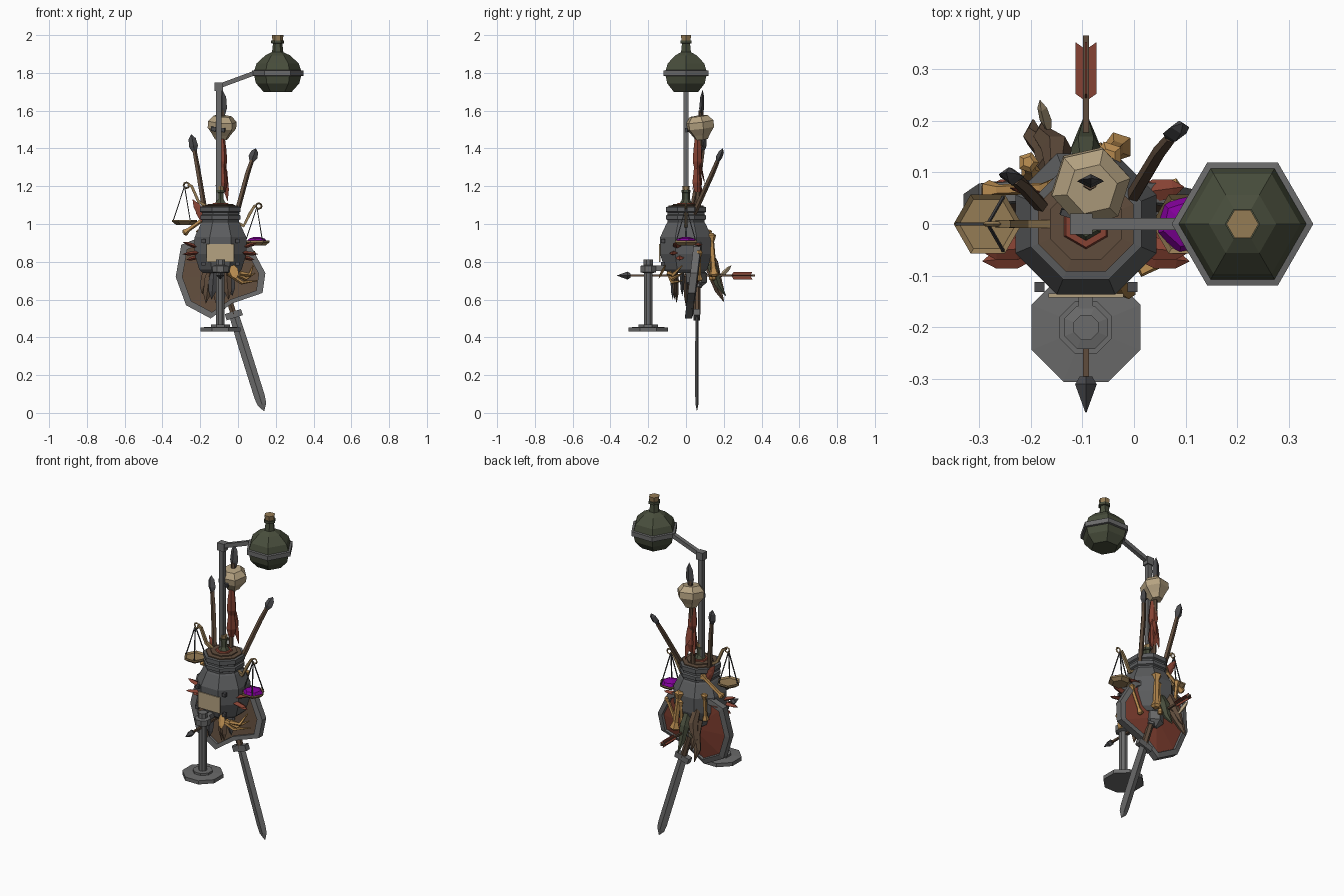
import bpy, bmesh, math
from mathutils import Vector as V

if "Cube" in bpy.data.objects:
    bpy.data.objects.remove(bpy.data.objects["Cube"])

def mat(name, *c):
    m = bpy.data.materials.new(name)
    m.diffuse_color = (*c, 1)
    m.use_nodes = True
    m.node_tree.nodes["Principled BSDF"].inputs["Base Color"].default_value = m.diffuse_color
    return m

STEEL = mat("steel grey", .145, .145, .145)
IRON = mat("dark iron", .07, .07, .075)
POT = mat("pot grey", .105, .108, .112)
BONE = mat("bone beige", .46, .36, .22)
RED = mat("brick red", .24, .055, .033)
BROWN = mat("leather brown", .115, .072, .045)
GOLD = mat("ochre", .48, .26, .08)
TAN = mat("light wood", .30, .20, .09)
GREEN = mat("bottle green", .065, .075, .045)
PURPLE = mat("purple", .22, .0, .32)
X0 = -.093                                   # axis of the pot

def finish(name, bm, *mats):
    bmesh.ops.recalc_face_normals(bm, faces=bm.faces)
    me = bpy.data.meshes.new(name)
    bm.to_mesh(me)
    bm.free()
    for m in mats:
        me.materials.append(m)
    ob = bpy.data.objects.new(name, me)
    bpy.context.collection.objects.link(ob)
    return ob

def sweep(name, pts, radii, n, m, phase=0, flat=(1, 1), straight=False):
    """Faceted tube along points, one radius per point."""
    pts = [V(p) for p in pts]
    bm, rings = bmesh.new(), []
    for i, p in enumerate(pts):
        t = pts[min(i + 1, len(pts) - 1)] - pts[max(i - 1, 0)]
        if straight or t.length < 1e-6:
            t = pts[-1] - pts[0]
        t.normalize()
        u = (V((0, 0, 1)) if abs(t.y) > .9 else V((0, 1, 0))).cross(t).normalized()
        w = t.cross(u)
        ring = []
        for k in range(n):
            a = 2 * math.pi * (k + phase) / n
            ring.append(bm.verts.new(p + radii[i] * (u * math.cos(a) * flat[0] + w * math.sin(a) * flat[1])))
        rings.append(ring)
    for a, b in zip(rings, rings[1:]):
        for k in range(n):
            bm.faces.new((a[k], a[(k + 1) % n], b[(k + 1) % n], b[k]))
    bm.faces.new(rings[0])
    bm.faces.new(rings[-1])
    return finish(name, bm, m)

def lathe(name, x, y, prof, n, m, phase=.5):
    return sweep(name, [(x, y, z) for r, z in prof], [r for r, z in prof], n, m, phase, straight=True)

def rod(name, a, b, r, m, n=4, r2=None):
    return sweep(name, [a, b], [r, r if r2 is None else r2], n, m, .5)

def blade(name, a, b, w, m, flat=(1, .3), prof=((0, .4), (.35, 1), (.75, .8), (1, .03))):
    """Leaf, feather or spear head from a to b."""
    a, b = V(a), V(b)
    return sweep(name, [a.lerp(b, t) for t, r in prof], [w * r for t, r in prof], 4, m, 0, flat)

def box(name, c, s, m):
    bm = bmesh.new()
    bmesh.ops.create_cube(bm, size=1)
    for v in bm.verts:
        v.co = V(c) + V((v.co.x * s[0], v.co.y * s[1], v.co.z * s[2]))
    return finish(name, bm, m)

# pot with ridged neck, wooden lid, label
lathe("pot", X0, 0, [(.10, .74), (.122, .76), (.148, .84), (.148, .93), (.113, 1.0), (.105, 1.01), (.105, 1.02),
      (.115, 1.025), (.115, 1.045), (.106, 1.05), (.106, 1.06), (.116, 1.065), (.116, 1.09), (.1, 1.092)], 8, POT)
lathe("pot_lid", X0, 0, [(.1, 1.085), (.1, 1.098), (.075, 1.1), (.075, 1.106)], 8, BROWN)
box("label", (X0, -.138, .846), (.145, .008, .095), BONE)
for s in (-1, 1):
    for z in (.79, .91):
        box("pot_stud", (X0 + s * .09, -.122, z), (.02, .02, .02), IRON)
lathe("red_collar", X0, 0, [(.052, 1.1), (.045, 1.112)], 6, RED)
lathe("small_bottle", X0, 0, [(.04, 1.1), (.02, 1.13), (.02, 1.165), (.025, 1.167), (.025, 1.18)], 6, GREEN)
lathe("small_cork", X0, 0, [(.018, 1.18), (.02, 1.2)], 6, TAN)

# lamp post and hanging flask
rod("lamp_post", (-.102, 0, 1.1), (-.102, 0, 1.72), .019, STEEL)
box("post_cap", (-.102, 0, 1.727), (.044, .04, .046), STEEL)
rod("lamp_arm", (-.1, 0, 1.73), (.09, 0, 1.8), .017, STEEL)
L = .21
lathe("flask", L, 0, [(.075, 1.70), (.115, 1.745), (.128, 1.80), (.112, 1.85), (.065, 1.893), (.03, 1.91),
      (.025, 1.955), (.034, 1.957), (.034, 1.972)], 6, GREEN, 0)
lathe("flask_cork", L, 0, [(.027, 1.97), (.031, 2.0)], 6, TAN, 0)
lathe("flask_ring", L, 0, [(.124, 1.783), (.137, 1.785), (.137, 1.812), (.124, 1.814)], 6, STEEL, 0)

# skull on a red-wrapped spear
sx, sy = -.085, .065
rod("skull_spear", (sx - .005, .055, 1.0), (sx, .08, 1.6), .014, BROWN, 6)
blade("skull_spear_head", (sx, .08, 1.56), (sx + .002, .088, 1.71), .026, IRON, (1, .5))
sweep("spear_wrap", [(sx, .06, z) for z in (1.17, 1.22, 1.3, 1.33, 1.39, 1.45)], [.018, .03, .02, .028, .024, .016], 6, RED)
for i, (dx, dy) in enumerate([(.03, .02), (-.025, .015), (.0, -.03), (.015, .035)]):
    blade("wrap_feather", (sx, sy, 1.36), (sx + dx, sy + dy, 1.12 + .03 * i), .018, RED)
skull = lathe("skull", 0, 0, [(.034, -.065), (.05, -.04), (.077, -.005), (.078, .03), (.05, .06)], 6, BONE)
skull.location, skull.rotation_euler = (-.085, .075, 1.512), (.1, .1, -.3)
for s in (-1, 1):
    o = box("eye_socket", (s * .025, -.066, -.005), (.026, .012, .022), IRON)
    o.location, o.rotation_euler = skull.location, skull.rotation_euler

# side spears
for a, b, c in (((-.165, .02, 1.0), (-.215, .075, 1.3), (-.247, .1, 1.475)),
                ((-.01, .04, 1.05), (.05, .14, 1.27), (.095, .195, 1.4))):
    a, b, c = V(a), V(b), V(c)
    d = b.lerp(c, .5)
    sweep("spear_shaft", [a, b, d], [.015, .014, .012], 5, BROWN)
    blade("spear_head", d - (c - d) * .1, c, .024, IRON, (1, .7))

# balance scales
sweep("scale_beam", [(-.265, 0, 1.21), (-.245, 0, 1.2), (-.21, 0, 1.12), (-.13, 0, 1.07), (-.05, 0, 1.03),
      (.03, 0, .99), (.06, 0, 1.05), (.09, 0, 1.1)], [.011, .01, .011, .012, .012, .012, .011, .009], 4, TAN, .5)
for x, top, z in ((-.283, 1.2, 1.008), (.1, 1.09, .898)):
    bpy.ops.mesh.primitive_torus_add(major_segments=8, minor_segments=4, major_radius=.015, minor_radius=.005,
                                     location=(x + .01, 0, top + .005), rotation=(math.pi / 2, 0, 0))
    o = bpy.context.object
    o.name = "scale_hook"
    o.data.materials.append(TAN)
    lathe("scale_pan", x, 0, [(.045, z - .012), (.066, z + .004), (.066, z + .014), (.055, z + .006)], 6, TAN, 0)
    for k in range(3):
        a = k * 2 * math.pi / 3 + math.pi / 3
        rod("scale_cord", (x + .06 * math.cos(a), .06 * math.sin(a), z + .01), (x, 0, top), .0035, IRON)
lathe("purple_powder", .1, 0, [(.058, .905), (.045, .922), (.015, .932)], 6, PURPLE, .3)

# shield: steel rim, brown front, red back
outline = [(-.2, .93), (-.3, .89), (-.33, .72), (-.275, .57), (-.145, .5), (-.03, .58), (.13, .635), (.145, .74),
           (.07, .88), (-.03, .93)]
ctr = (X0, .72)
bm = bmesh.new()
def ring(scale, dy):
    out = []
    for x, z in outline:
        x, z = ctr[0] + (x - ctr[0]) * scale, ctr[1] + (z - ctr[1]) * scale
        out.append(bm.verts.new((x, .04 + .12 * (z - .72) + dy, z)))
    return out
rings = [ring(.85, -.006), ring(.85, -.02), ring(1, -.02), ring(1, .018), ring(.87, .024), ring(.85, .012)]
n = len(outline)
for a, b in zip(rings, rings[1:]):
    for k in range(n):
        bm.faces.new((a[k], a[(k + 1) % n], b[(k + 1) % n], b[k]))
for r, i, dy in ((rings[0], 1, 0), (rings[-1], 2, .035)):
    mid = bm.verts.new((ctr[0], .04 + dy, ctr[1]))
    for k in range(n):
        bm.faces.new((r[k], r[(k + 1) % n], mid)).material_index = i
finish("shield", bm, STEEL, BROWN, RED)
lathe("shield_boss", X0, .055, [(.02, .66), (.055, .69), (.055, .74), (.02, .77)], 6, STEEL)

# sword
tip, top = V((.138, .058, .01)), V((-.022, .058, .52))
blade("sword_blade", top, tip, .03, STEEL, (1, .32), ((0, .85), (.3, .95), (.85, .95), (.93, .8), (1, .05)))
d = (top - tip).normalized()
side = V((d.z, 0, -d.x))
rod("sword_guard", top - side * .045, top + side * .045, .024, STEEL)
rod("sword_grip", top, top + d * .15, .018, BROWN, 6)
rod("sword_pommel", top + d * .15, top + d * .19, .026, STEEL, 6)

# iron stand in front
lathe("stand_base", X0, -.2, [(.114, .43), (.114, .452), (.055, .456), (.055, .468)], 8, STEEL)
lathe("stand_post", X0, -.2, [(.024, .46), (.024, .76)], 8, STEEL)
lathe("stand_cup", X0, -.2, [(.026, .74), (.045, .745), (.045, .778), (.026, .782), (.026, .812)], 8, STEEL)
rod("stand_link", (X0, -.17, .765), (X0, -.09, .765), .02, STEEL)

# arrow shot through
rod("arrow_shaft", (X0, -.31, .727), (X0, .365, .727), .008, BROWN)
sweep("arrow_head", [(X0, -.295, .727), (X0, -.31, .727), (X0, -.365, .727)], [.012, .021, .001], 4, IRON)
for s in (-1, 1):
    for ax in ((.013, .1, .004), (.003, .1, .02)):
        o = box("arrow_feather", (X0 + (s * .012 if ax[0] > .01 else 0), .29, .727 + (s * .01 if ax[0] < .01 else 0)),
                (ax[0] * 1.3, ax[1], ax[2]), RED)
        for v in o.data.vertices:            # swept-back edge
            if abs(v.co.x - X0) > .012 or abs(v.co.z - .727) > .012:
                v.co.y += .012

# horns on the back
for x, x2, z, m in ((X0, X0, .83, GREEN), (-.15, -.175, .86, BROWN), (-.165, -.195, .8, BROWN)):
    e = .21 if m is GREEN else .2
    sweep("horn", [(x, .11, z), (x, .145, z - .07), (x2, .17, z - .15), (x2, e, z - .21)], [.022, .03, .02, .003], 6, m)
blade("horn_tip", (-.165, .18, .72), (-.182, .24, .78), .012, BONE, (1, 1))

# red feathers left and right of the pot
for s in (-1, 1):
    for y, z, dx, dz in ((-.045, .87, .2, .035), (-.06, .85, .2, -.01), (-.03, .83, .18, -.02), (.06, .89, .19, .0)):
        blade("side_feather", (X0 + s * .1, y, z), (X0 + s * dx, y * 1.2, z + dz), .022, RED, (.5, 1))
for x, z in ((-.24, 1.13), (-.225, 1.09)):
    blade("upper_feather", (-.16, .05, 1.0), (x, .07, z), .022, RED)

# ochre bones and scrolls
def bone(a, b, r):
    a, b = V(a), V(b)
    sweep("bone", [a.lerp(b, t) for t in (0, .05, .2, .8, .95, 1)], [r * k for k in (.8, 1.5, .8, .8, 1.5, .8)], 5, GOLD)
bone((-.29, .065, .95), (-.15, .07, 1.05), .014)
bone((-.2, .1, .8), (-.205, .12, .97), .014)
bone((-.05, .13, .95), (-.03, .15, .72), .02)
bone((-.07, .14, .7), (-.06, .13, .9), .013)
bone((.01, .07, .7), (.08, .07, .86), .013)
for k in range(3):
    sweep("rib", [(-.05 + .03 * k, -.09, .74), (.02 + .02 * k, -.07, .69 + .02 * k), (.1 - .01 * k, -.02, .7 + .04 * k)],
          [.014, .011, .003], 5, GOLD)
blade("ochre_tag", (-.03, -.11, .78), (-.01, -.145, .71), .024, GOLD)

# leather straps and tassels under the pot
for x, y, z, m in ((-.17, -.05, .58, BROWN), (-.14, -.07, .6, IRON), (-.05, -.06, .6, BROWN), (-.03, -.02, .62, IRON),
                   (-.11, .0, .56, BROWN), (-.19, .01, .63, BROWN), (-.07, .03, .55, IRON)):
    blade("hanging_strap", (X0 + (x - X0) * .7, y, .77), (x, y, z), .024, m, (1, .5))
